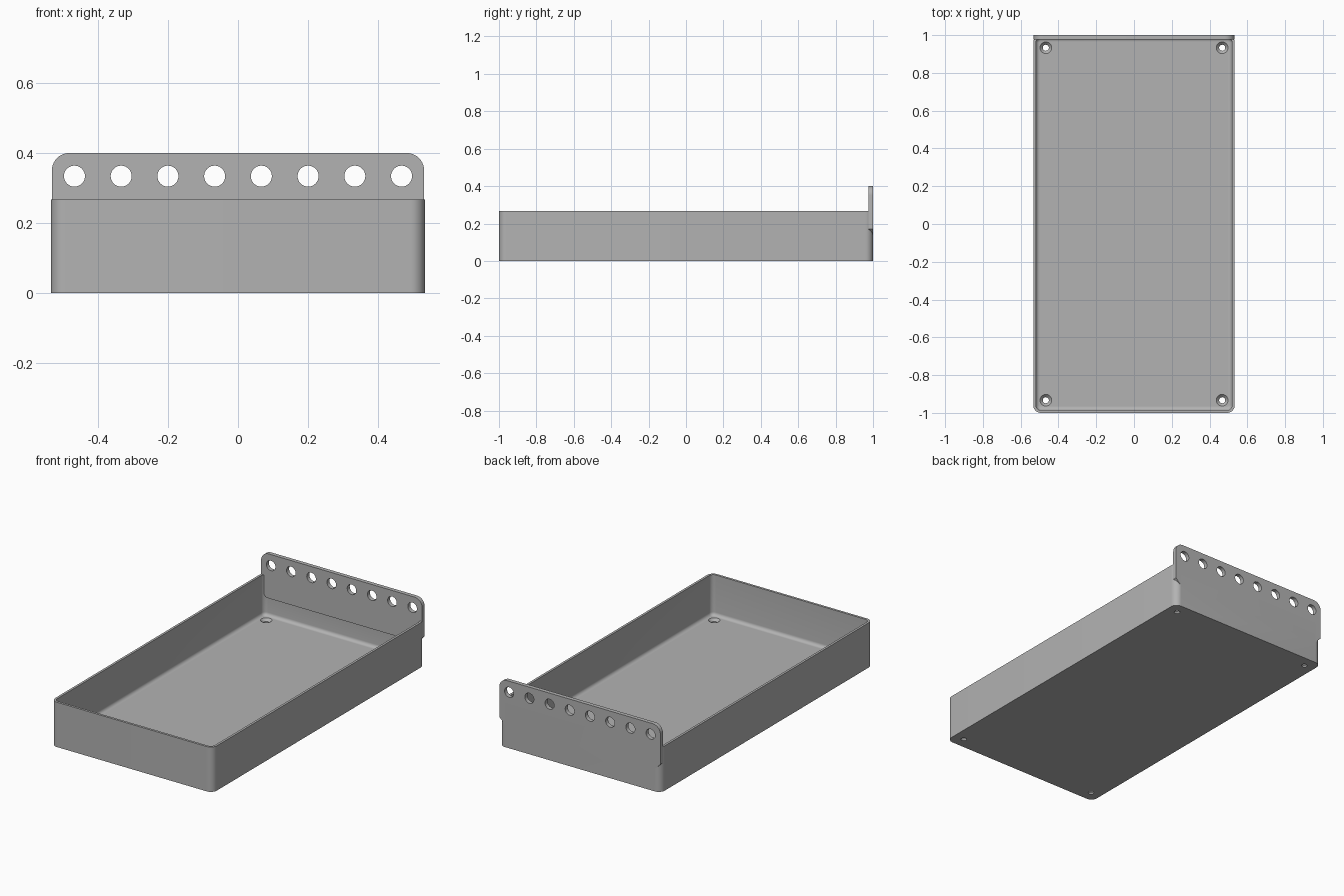
import bpy, bmesh, math
from math import cos, sin, pi

if "Cube" in bpy.data.objects:
    bpy.data.objects.remove(bpy.data.objects["Cube"], do_unlink=True)

HALF_X, HALF_Y, HEIGHT = 0.533, 1.0, 0.267
CORNER, WALL, FLOOR, FILLET = 0.04, 0.014, 0.025, 0.02

grey = bpy.data.materials.new("plain grey")
grey.use_nodes = True
grey.diffuse_color = (0.45, 0.45, 0.45, 1)
grey.node_tree.nodes["Principled BSDF"].inputs["Base Color"].default_value = grey.diffuse_color


def finish(name, bm):
    bmesh.ops.recalc_face_normals(bm, faces=bm.faces)
    mesh = bpy.data.meshes.new(name)
    bm.to_mesh(mesh)
    bm.free()
    mesh.materials.append(grey)
    obj = bpy.data.objects.new(name, mesh)
    bpy.context.collection.objects.link(obj)
    return obj


def arc(cx, cy, r, start, steps=10):
    """Quarter circle, anticlockwise from the start angle."""
    return [(cx + r * cos(start + pi / 2 * i / steps),
             cy + r * sin(start + pi / 2 * i / steps)) for i in range(steps + 1)]


def rounded_outline(inset):
    r = max(CORNER - inset, 0.006)
    x, y = HALF_X - inset - r, HALF_Y - inset - r
    return (arc(x, y, r, 0) + arc(-x, y, r, pi / 2)
            + arc(-x, -y, r, pi) + arc(x, -y, r, 3 * pi / 2))


def loft(name, rings):
    """Join rings of 3D points, capping both ends."""
    bm = bmesh.new()
    loops = [[bm.verts.new(p) for p in ring] for ring in rings]
    for a, b in zip(loops, loops[1:]):
        for i in range(len(a)):
            j = (i + 1) % len(a)
            bm.faces.new((a[i], a[j], b[j], b[i]))
    bm.faces.new(loops[0][::-1])
    bm.faces.new(loops[-1])
    return finish(name, bm)


def turned(name, profile, place, sides=32):
    """Loft circles of (radius, height), positioned by place(u, v, h)."""
    return loft(name, [[place(r * cos(2 * pi * i / sides), r * sin(2 * pi * i / sides), h)
                        for i in range(sides)] for r, h in profile])


def boolean(target, other, operation):
    bpy.context.view_layer.objects.active = target
    mod = target.modifiers.new(operation.lower(), 'BOOLEAN')
    mod.operation, mod.object, mod.solver = operation, other, 'EXACT'
    bpy.ops.object.modifier_apply(modifier=mod.name)
    bpy.data.objects.remove(other, do_unlink=True)


# Tray: outer wall, rim, inner wall, filleted floor
section = [(0, 0), (0, HEIGHT), (WALL, HEIGHT)]
section += [(WALL + FILLET * (1 - cos(pi / 2 * i / 6)), FLOOR + FILLET * (1 - sin(pi / 2 * i / 6)))
            for i in range(7)]
tray = loft("tray", [[(x, y, z) for x, y in rounded_outline(inset)] for inset, z in section])

# Upright hanging panel with rounded top and chamfered lower ears
PANEL_X, PANEL_TOP, PANEL_LOW, PANEL_FRONT = 0.531, 0.4, 0.135, 0.976
r = 0.05
outline = ([(PANEL_X - 0.035, PANEL_LOW), (PANEL_X, PANEL_LOW + 0.035)]
           + arc(PANEL_X - r, PANEL_TOP - r, r, 0)
           + arc(r - PANEL_X, PANEL_TOP - r, r, pi / 2)
           + [(-PANEL_X, PANEL_LOW + 0.035), (0.035 - PANEL_X, PANEL_LOW)])
panel = loft("hanging_panel", [[(x, y, z) for x, z in outline] for y in (PANEL_FRONT, HALF_Y)])
boolean(tray, panel, 'UNION')

# Row of eight holes through the panel
for i in range(8):
    cx = (i - 3.5) * 0.1333
    hole = turned("panel_hole_cutter", [(0.03, 0.9), (0.03, 1.1)],
                  lambda u, v, h: (cx + u, h, 0.334 + v))
    boolean(tray, hole, 'DIFFERENCE')

# Countersunk screw holes in the floor corners
for sx in (-1, 1):
    for sy in (-1, 1):
        hole = turned("screw_hole_cutter",
                      [(0.016, -0.05), (0.016, 0.01), (0.031, FLOOR), (0.031, FLOOR + 0.03)],
                      lambda u, v, h: (sx * 0.467 + u, sy * 0.933 + v, h))
        boolean(tray, hole, 'DIFFERENCE')

# Smooth the curved walls, keep the edges sharp
bpy.ops.object.select_all(action='DESELECT')
tray.select_set(True)
bpy.context.view_layer.objects.active = tray
bpy.ops.object.shade_smooth_by_angle(angle=math.radians(30))
